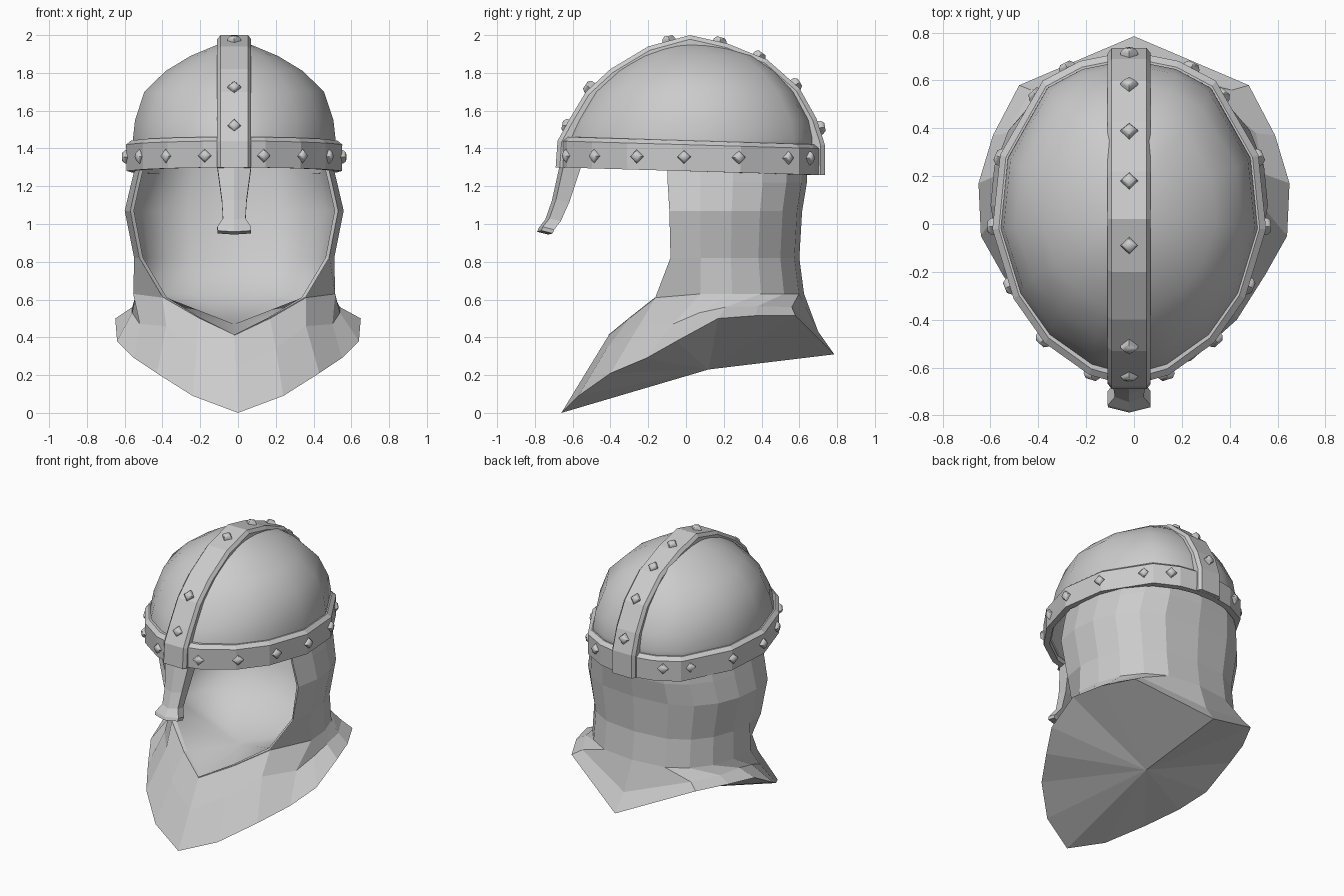
import bpy, bmesh, math
from mathutils import Vector

if "Cube" in bpy.data.objects:
    bpy.data.objects.remove(bpy.data.objects["Cube"])

steel = bpy.data.materials.new("grey steel")
steel.use_nodes = True
grey = (0.6, 0.6, 0.6, 1)
steel.diffuse_color = grey
steel.node_tree.nodes["Principled BSDF"].inputs["Base Color"].default_value = grey

CX = -0.02  # the helmet sits slightly off centre


def make(name, verts, faces, smooth=None, thick=0):
    me = bpy.data.meshes.new(name)
    me.from_pydata([tuple(v) for v in verts], [], faces)
    bm = bmesh.new()
    bm.from_mesh(me)
    bmesh.ops.remove_doubles(bm, verts=bm.verts, dist=0.001)
    bmesh.ops.recalc_face_normals(bm, faces=bm.faces)
    bm.to_mesh(me)
    bm.free()
    ob = bpy.data.objects.new(name, me)
    bpy.context.collection.objects.link(ob)
    me.materials.append(steel)
    if thick:
        mod = ob.modifiers.new("thickness", 'SOLIDIFY')
        mod.thickness = thick
        mod.offset = -1
    if smooth:
        bpy.ops.object.select_all(action='DESELECT')
        ob.select_set(True)
        bpy.context.view_layer.objects.active = ob
        bpy.ops.object.shade_smooth_by_angle(angle=math.radians(smooth))
    return ob


def loft(rows, around=True, ends=False):
    """Quads between equally long rows of points."""
    n = len(rows[0])
    verts = [p for r in rows for p in r]
    faces = []
    for j in range(len(rows) - 1):
        for i in range(n if around else n - 1):
            k = (i + 1) % n
            faces.append((j * n + i, j * n + k, (j + 1) * n + k, (j + 1) * n + i))
    if ends:
        last = (len(rows) - 1) * n
        faces += [tuple(range(n)), tuple(range(last, last + n))]
    return verts, faces


# Egg-shaped plan of the helmet, front to back, mirrored
half_plan = [(0, -.655), (.16, -.61), (.34, -.48), (.465, -.3), (.55, -.02),
             (.52, .28), (.35, .58), (.2, .66), (0, .7)]
plan = half_plan + [(-x, y) for x, y in half_plan[-2:0:-1]]


def dome_ring(z, side, front, back):
    return [(x * side + CX, .02 + (y - .02) * (front if y < .02 else back), z) for x, y in plan]


def band_ring(z, offset):
    ring = []
    for x, y in plan:
        d = Vector((x, y)).normalized() * offset
        ring.append((x + d.x + CX, y + d.y, z - .03 * y))
    return ring


# Dome, steeper at the brow than at the back
dome_rows = [dome_ring(*r) for r in
             [(1.33, .98, .98, .98), (1.45, .975, .97, .98), (1.55, .955, .9, .95), (1.7, .865, .765, .83),
              (1.81, .66, .585, .68), (1.89, .42, .4, .51), (1.945, .18, .2, .27)]]
verts, faces = loft(dome_rows)
verts.append((CX, .02, 1.968))
n, top = len(plan), len(dome_rows) * len(plan)
faces += [(top - n + i, top - n + (i + 1) % n, top) for i in range(n)]
make("dome", verts, faces, 60, .02)

# Brow band with a chamfered upper edge
band = [band_ring(z, o) for z, o in
        [(1.28, -.02), (1.28, .02), (1.42, .022), (1.442, -.005), (1.442, -.025), (1.28, -.02)]]
make("brow_band", *loft(band))

# Crest strip over the dome
crest_path = [Vector(p) for p in [(-.69, 1.3), (-.68, 1.44), (-.62, 1.55), (-.53, 1.7), (-.4, 1.82),
              (-.2, 1.94), (.02, 2.0), (.22, 1.955), (.43, 1.87), (.6, 1.72), (.69, 1.56),
              (.735, 1.42), (.735, 1.26)]]
rows = []
for i, p in enumerate(crest_path):
    t = crest_path[min(i + 1, len(crest_path) - 1)] - crest_path[max(i - 1, 0)]
    nrm = Vector((-t.y, t.x)).normalized()
    rows.append([(CX + w, p.x - nrm.x * d, p.y - nrm.y * d)
                 for w, d in [(-.09, .07), (-.09, .022), (-.073, 0), (.073, 0), (.09, .022), (.09, .07)]])
make("crest_strip", *loft(rows, ends=True))

# Nose guard, tapering to a flared, pointed tip
rows = []
for w, y, z, depth in [(.09, -.66, 1.31, .09), (.066, -.7, 1.13, .07), (.06, -.735, 1.03, .06),
                       (.09, -.77, .985, .06), (.088, -.778, .965, .06)]:
    front = [(CX - w, y + .012, z), (CX, y - .01, z - .006), (CX + w, y + .012, z)]
    rows.append(front + [(x, b + depth, c - .015) for x, b, c in front[::-1]])
make("nose_guard", *loft(rows, ends=True))


def rivet(name, pos, normal):
    """Four-sided stud pointing along the normal."""
    q = Vector(normal).to_track_quat('Z', 'Y')
    rows = []
    for r, h in [(.036, -.015), (.036, .004), (.022, .021)]:
        rows.append([Vector(pos) + q @ Vector((r * math.cos(a * math.pi / 2), r * math.sin(a * math.pi / 2), h))
                     for a in range(4)])
    make(name, *loft(rows, ends=True), smooth=70)


# Studs along the band and the crest
for x, y in [(.155, -.63), (.36, -.485), (.5, -.26), (.572, -.01), (.54, .28), (.39, .54), (.26, .655)]:
    for s in (-1, 1):
        rivet("band_stud", (CX + s * x, y, 1.355 - .01 * y), (s * x, y * .8, 0))
for y, z in [(-.635, 1.52), (-.515, 1.725), (-.09, 1.975), (.18, 1.968), (.39, 1.89), (.585, 1.74), (.715, 1.51)]:
    rivet("crest_stud", (CX, y, z), (0, y, (z - 1.4) * 1.1))

# Mail coif: hem, flare and neck run all round, the upper rows leave the face open
hem = [Vector(p) for p in [(0, -.66, 0), (.24, -.57, .09), (.43, -.4, .21), (.55, -.21, .29), (.64, -.05, .38),
       (.65, .17, .5), (.59, .37, .515), (.48, .58, .515), (0, .785, .31)]]
flare = [Vector(p) for p in [(0, -.52, .23), (.21, -.42, .34), (.37, -.25, .46), (.51, -.07, .47), (.55, .07, .53),
         (.55, .21, .56), (.52, .38, .565), (.42, .56, .56), (0, .7, .43)]]


def hood_row(z, rx, yb, inset=0):
    row = []
    for i in range(7):
        a = math.radians(-21 + 111 * i / 6)
        c = max(math.cos(a), 0) ** .72
        row.append(Vector(((rx - inset) * c, .1 + (yb - .1 - inset) * math.sin(a), z)))
    return row


def collar(yb, inset=0):
    row = hood_row(.63, .535, yb, inset)
    row[0] = Vector((.38 - inset, -.16 + inset, .61))
    return [Vector((0, -.41 + inset, .41)), Vector((.19 - inset * .5, -.3 + inset, .5))] + row


def both_sides(row, cx=CX):
    """Mirror a half row, given from front to back, into a full row."""
    return [Vector((cx - p.x, p.y, p.z)) for p in row] + [Vector((cx + p.x, p.y, p.z)) for p in row[-2::-1]]


neck = collar(.625)
upper = [hood_row(*u) for u in [(.82, .53, .6), (1.07, .58, .615), (1.22, .545, .64), (1.36, .51, .64)]]
low_v, low_f = loft([both_sides(hem, 0), both_sides(flare, CX / 2), both_sides(neck)], False)
high_v, high_f = loft([both_sides(r) for r in [neck[2:]] + upper], False)
k = len(low_v)
make("mail_coif", low_v + high_v, low_f + [tuple(i + k for i in f) for f in high_f])

# Underside of the coif, a fan to a low centre
edge = both_sides(hem, 0)
make("coif_underside", edge + [Vector((0, .12, .23))],
     [(i + 1, i, len(edge)) for i in range(len(edge) - 1)])

# Smooth lining inside the coif, rounded off towards the throat
INSET = .02
inner = collar(.46, INSET)
inner_upper = [hood_row(*u, INSET) for u in
               [(.82, .53, .565), (1.07, .58, .615), (1.22, .545, .64), (1.36, .51, .64)]]
high_v, high_f = loft([both_sides(r) for r in [inner[2:]] + inner_upper], False)
floor = both_sides(inner)
k = len(high_v)
floor_f = [(k + i, k + i + 1, k + len(floor)) for i in range(len(floor) - 1)]
lining = make("coif_lining", high_v + floor + [Vector((CX, .05, .47))], high_f + floor_f, 180)
lining.data.flip_normals()

# Lip between coif and lining around the face opening
outer_edge = neck[:3] + [r[0] for r in upper]
inner_edge = inner[:3] + [r[0] for r in inner_upper]
for s, side in ((1, "left"), (-1, "right")):
    make(side + "_opening_lip", *loft([[Vector((CX + s * p.x, p.y, p.z)) for p in e]
                                       for e in (outer_edge, inner_edge)], False), thick=.004)
